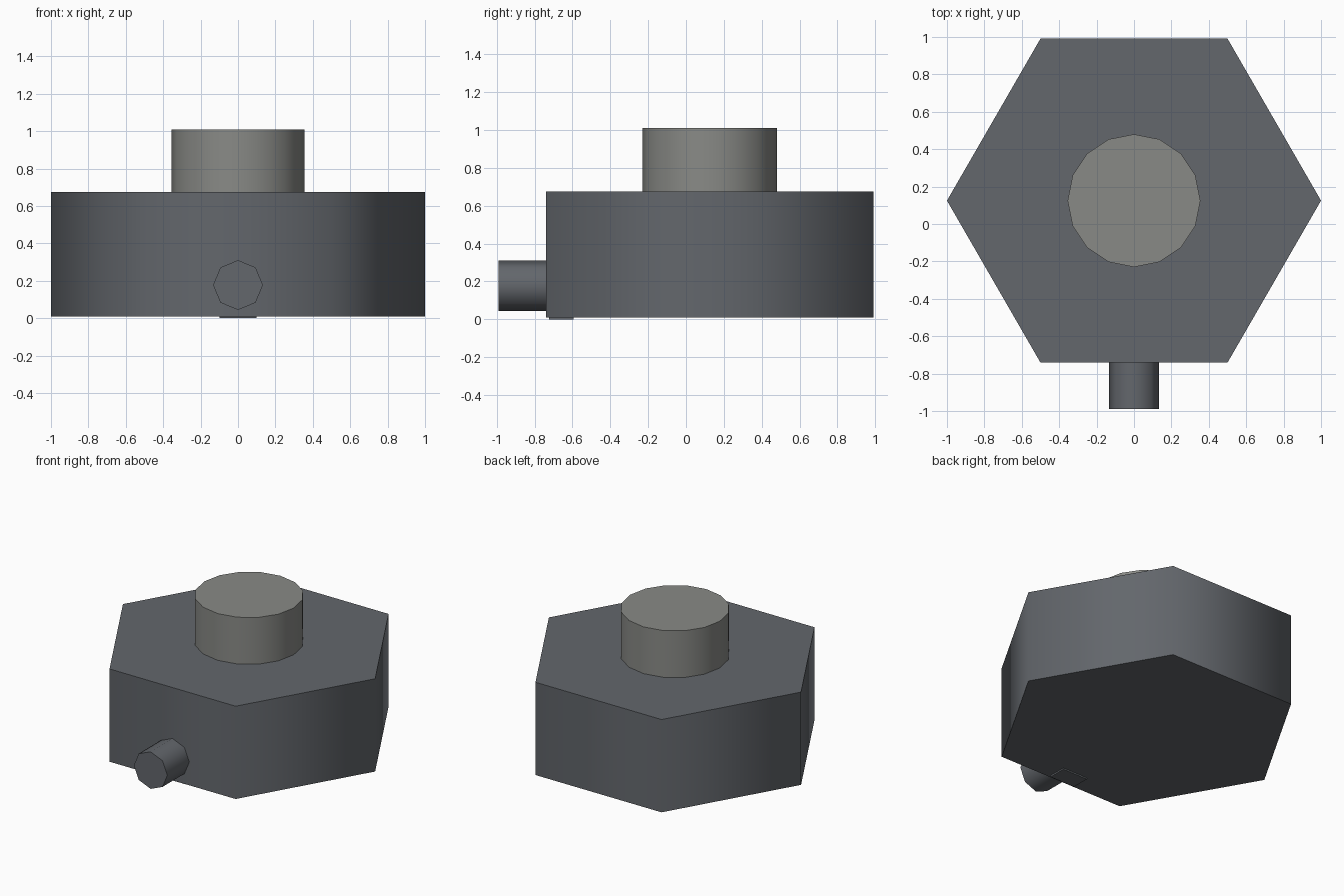
import bpy, math

if "Cube" in bpy.data.objects:
    bpy.data.objects.remove(bpy.data.objects["Cube"])


def material(name, rgb):
    m = bpy.data.materials.new(name)
    m.diffuse_color = (*rgb, 1)
    m.use_nodes = True
    m.node_tree.nodes["Principled BSDF"].inputs["Base Color"].default_value = m.diffuse_color
    return m


dark = material("dark grey metal", (0.125, 0.135, 0.15))
light = material("light grey metal", (0.25, 0.255, 0.24))


def prism(name, sides, radius, depth, loc, mat, rot=(0, 0, 0), spin=0):
    """Capped prism with smooth sides and sharp rims."""
    bpy.ops.mesh.primitive_cylinder_add(vertices=sides, radius=radius, depth=depth,
                                        location=loc, rotation=rot)
    o = bpy.context.object
    o.name = name
    o.rotation_euler.z += spin
    o.data.materials.append(mat)
    bpy.ops.object.shade_smooth_by_angle(angle=math.radians(75))
    return o


# hexagonal body, corners on the x axis
prism("hex_body", 6, 1.0, 0.665, (0, 0.125, 0.3425), dark, spin=math.radians(30))

# round cap on top
prism("top_cap", 16, 0.355, 0.36, (0, 0.125, 0.83), light)

# pin sticking out of the front
prism("front_pin", 8, 0.133, 0.45, (0, -0.765, 0.177), dark, rot=(math.radians(90), 0, 0))

# small foot poking through the underside
bpy.ops.mesh.primitive_cube_add(size=1, location=(0, -0.66, 0.03))
foot = bpy.context.object
foot.name = "bottom_foot"
foot.scale = (0.2, 0.13, 0.06)
foot.data.materials.append(dark)
